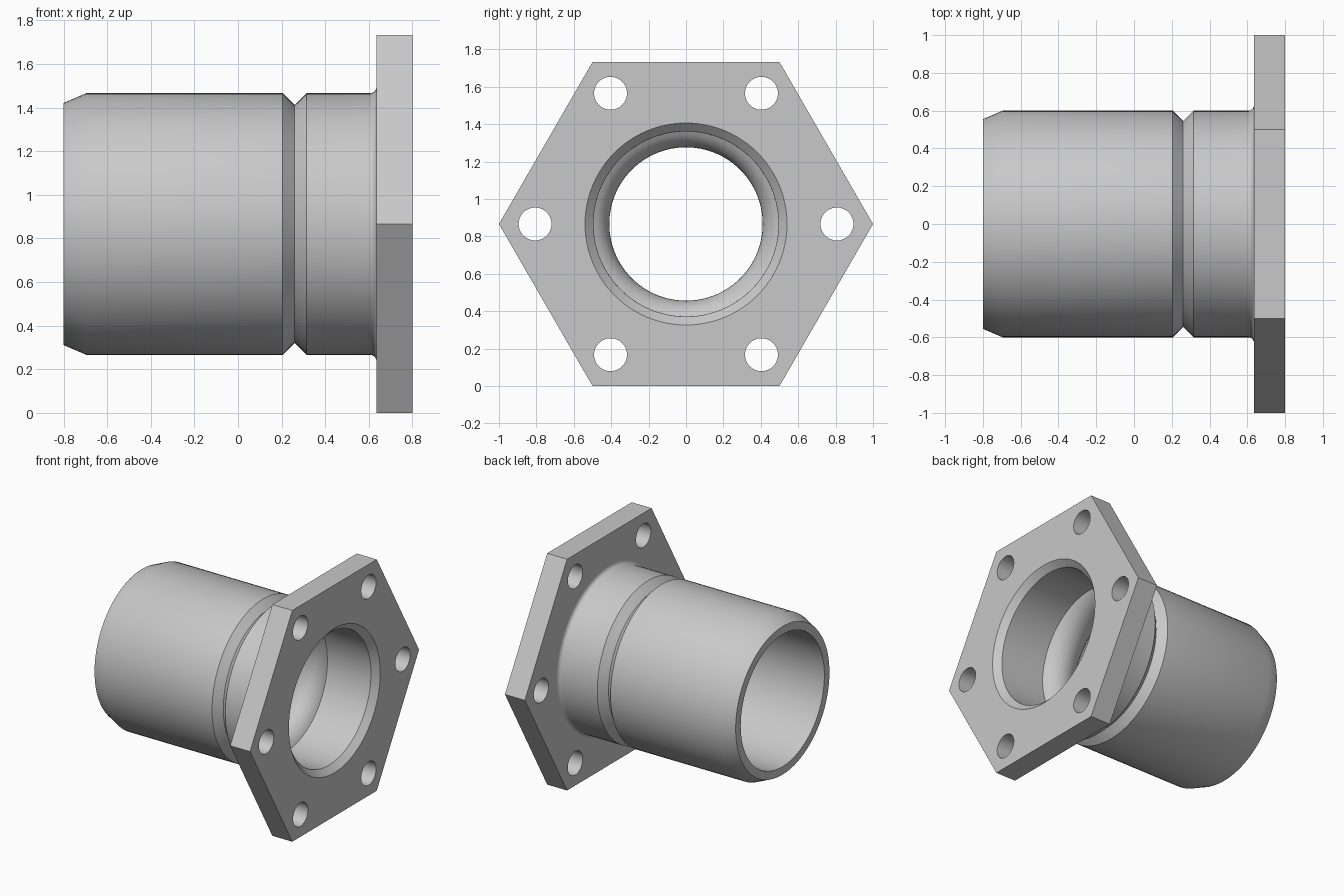
import bpy, bmesh, math
from mathutils import Vector

cube = bpy.data.objects.get("Cube")
if cube:
    bpy.data.objects.remove(cube, do_unlink=True)

AXIS_Z = math.sqrt(3) / 2      # height of the sleeve axis
BACK, FRONT = 0.635, 0.8       # flange faces along x
SEGMENTS = 96
HOLE_CIRCLE, HOLE_RADIUS = 0.807, 0.088

steel = bpy.data.materials.new("grey_steel")
steel.use_nodes = True
colour = (0.58, 0.58, 0.58, 1)
steel.diffuse_color = colour
steel.node_tree.nodes["Principled BSDF"].inputs["Base Color"].default_value = colour

bm = bmesh.new()


def ring(x, radius, count, cy=0.0, cz=0.0):
    """Circle of vertices around an axis parallel to x."""
    steps = [2 * math.pi * i / count for i in range(count)]
    return [bm.verts.new((x, cy + radius * math.cos(a), AXIS_Z + cz + radius * math.sin(a)))
            for a in steps]


def bridge(a, b):
    for i in range(len(a)):
        j = (i + 1) % len(a)
        bm.faces.new((a[i], a[j], b[j], b[i]))


def cap(loops):
    """Fill a flat face that has holes in it."""
    edges = []
    for loop in loops:
        for i, v in enumerate(loop):
            w = loop[(i + 1) % len(loop)]
            edges.append(bm.edges.get((v, w)) or bm.edges.new((v, w)))
    bmesh.ops.triangle_fill(bm, use_beauty=True, use_dissolve=False,
                            edges=edges, normal=Vector((1, 0, 0)))


def arc(cx, cr, radius, start, end, steps):
    angles = [math.radians(start + (end - start) * i / steps) for i in range(steps + 1)]
    return [(cx + radius * math.cos(a), cr + radius * math.sin(a)) for a in angles]


# Sleeve profile (x, radius): root fillet, grooved outside, bevelled end, bore with a round bead
profile = arc(BACK - 0.03, 0.63, 0.03, 0, -90, 6)
profile += [(0.315, 0.6), (0.26, 0.545), (0.205, 0.6), (-0.695, 0.6), (-0.8, 0.555)]
profile += [(-0.8, 0.495)]
profile += arc(0.26, 0.56, 0.15, 206, 334, 16)
profile += [(FRONT - 0.045, 0.495), (FRONT, 0.54)]
sleeve = [ring(x, r, SEGMENTS) for x, r in profile]
for a, b in zip(sleeve, sleeve[1:]):
    bridge(a, b)

# Hexagonal flange with six bolt holes
back_loops, front_loops = [sleeve[0]], [sleeve[-1]]
outlines = [(1.0, 6, 0, 0)]
for i in range(6):
    a = math.radians(60 * i)
    outlines.append((HOLE_RADIUS, 40, HOLE_CIRCLE * math.cos(a), HOLE_CIRCLE * math.sin(a)))
for radius, count, cy, cz in outlines:
    back = ring(BACK, radius, count, cy, cz)
    front = ring(FRONT, radius, count, cy, cz)
    bridge(back, front)
    back_loops.append(back)
    front_loops.append(front)
cap(back_loops)
cap(front_loops)

bmesh.ops.recalc_face_normals(bm, faces=bm.faces)
mesh = bpy.data.meshes.new("flanged_sleeve")
bm.to_mesh(mesh)
bm.free()
mesh.materials.append(steel)
body = bpy.data.objects.new("flanged_sleeve", mesh)
bpy.context.collection.objects.link(body)

# Smooth round surfaces, flat flange faces and end rim
bpy.ops.object.select_all(action='DESELECT')
body.select_set(True)
bpy.context.view_layer.objects.active = body
bpy.ops.object.shade_smooth_by_angle(angle=math.radians(30))
for face in mesh.polygons:
    if abs(face.normal.x) > 0.999:
        face.use_smooth = False
